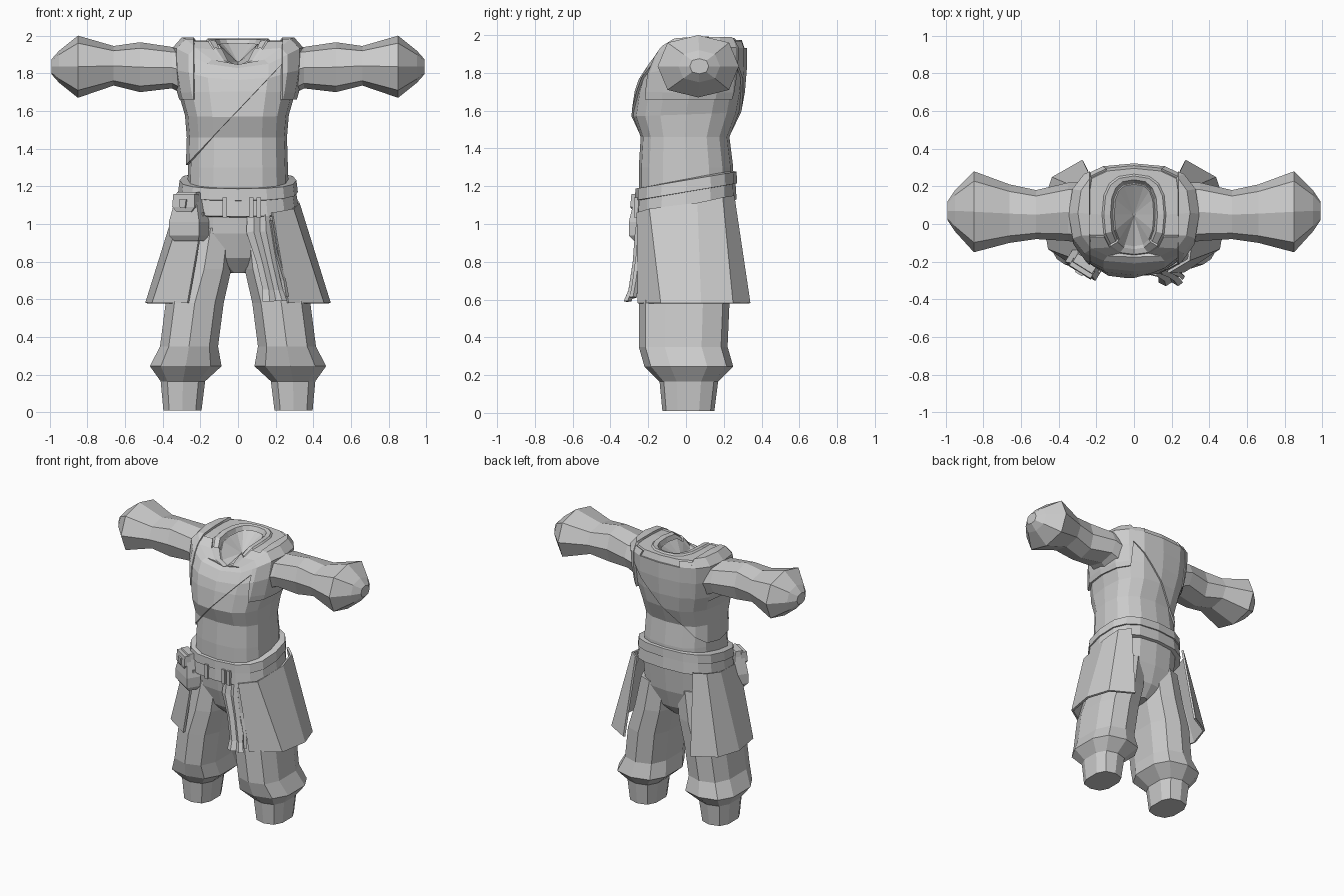
import bpy, bmesh, math
from mathutils import Vector

cube = bpy.data.objects.get("Cube")
if cube:
    bpy.data.objects.remove(cube)

mat = bpy.data.materials.new("plain_grey")
mat.use_nodes = True
GREY = (0.6, 0.6, 0.6, 1)
mat.diffuse_color = GREY
mat.node_tree.nodes["Principled BSDF"].inputs["Base Color"].default_value = GREY


def finish(name, bm):
    bmesh.ops.recalc_face_normals(bm, faces=bm.faces)
    me = bpy.data.meshes.new(name)
    bm.to_mesh(me)
    bm.free()
    me.materials.append(mat)
    ob = bpy.data.objects.new(name, me)
    bpy.context.collection.objects.link(ob)
    return ob


def ring(x, y, z, rx, ry, tilt=0, drop=0, n=16, p=0.75, turn=0):
    """Boxy ellipse; tilt raises the back, drop lowers the front."""
    pts = []
    for i in range(n):
        a = math.tau * (i + turn) / n
        c, s = round(math.cos(a), 6), round(math.sin(a), 6)
        px = math.copysign(abs(c) ** p, c)
        py = math.copysign(abs(s) ** p, s)
        pts.append(Vector((x + rx * px, y + ry * py,
                           z + tilt * py - drop * max(0, -s) ** 3)))
    return pts


def loft(name, rings, caps=True, closed=True):
    bm = bmesh.new()
    rows = [[bm.verts.new(v) for v in r] for r in rings]
    n = len(rows[0])
    for a, b in zip(rows, rows[1:]):
        for i in range(n if closed else n - 1):
            j = (i + 1) % n
            bm.faces.new((a[i], a[j], b[j], b[i]))
    if caps:
        bm.faces.new(rows[0])
        bm.faces.new(rows[-1])
    return finish(name, bm)


def solidify(ob, thickness, offset=-1):
    m = ob.modifiers.new("thickness", "SOLIDIFY")
    m.thickness, m.offset = thickness, offset


def mirrored(pts, side):
    return [Vector((v[0] * side, v[1], v[2])) for v in pts]


# Torso with chest overhang, shoulders, V collar and sunken neck
torso = loft("torso", [
    ring(0, 0, 1.15, 0.27, 0.25),
    ring(0, 0, 1.30, 0.265, 0.25),
    ring(0, -0.005, 1.46, 0.26, 0.235),
    ring(0, 0, 1.58, 0.27, 0.28, tilt=0.01),
    ring(0, 0.02, 1.70, 0.305, 0.28),
    ring(0, 0.035, 1.82, 0.325, 0.275, drop=0.06),
    ring(0, 0.055, 1.93, 0.33, 0.255, drop=0.11),
    ring(0, 0.06, 1.975, 0.29, 0.235, drop=0.14),
    ring(0, 0.05, 1.975, 0.17, 0.215, drop=0.16),
    ring(0, 0.05, 1.985, 0.16, 0.205, drop=0.16),
    ring(0, 0.05, 1.98, 0.125, 0.185, drop=0.155),
    ring(0, 0.05, 1.95, 0.115, 0.17, drop=0.13),
    ring(0, 0.05, 1.85, 0.01, 0.01)])


def overlay(name, planes, lift=0.012):
    """Layer of cloth over the torso, trimmed by planes (point, removed side)."""
    bm = bmesh.new()
    bm.from_mesh(torso.data)
    bm.normal_update()
    low = [f for f in bm.faces if f.calc_center_median().length > 0 and
           abs(f.calc_center_median().x) < 0.17 and f.normal.z > 0.2
           and f.calc_center_median().z > 1.9]
    for v, nrm in [(v, v.normal.copy()) for v in bm.verts]:
        v.co += nrm * lift
    bmesh.ops.delete(bm, geom=low, context="FACES")
    for co, no in planes:
        bmesh.ops.bisect_plane(bm, geom=bm.verts[:] + bm.edges[:] + bm.faces[:],
                               plane_co=co, plane_no=no, clear_outer=True)
    solidify(finish(name, bm), lift)


# Wrapped tunic layer with a diagonal hem, and shoulder bands
overlay("tunic_wrap", [((-0.27, 0, 1.32), (0.61, 0, -0.58)),
                       ((0, 0, 1.97), (0, 0, 1))])
for side, word in ((1, "left"), (-1, "right")):
    overlay(word + "_shoulder_band", [((side * 0.235, 0, 0), (-side, 0, 0)),
                                      ((0, 0, 1.66), (0, 0, -1))], 0.018)

# Arms: x, bottom, top, front, back
ARM = [(0.24, 1.66, 1.94, -0.11, 0.22), (0.35, 1.72, 1.94, -0.09, 0.22),
       (0.52, 1.70, 1.965, -0.08, 0.18), (0.66, 1.735, 1.945, -0.10, 0.21),
       (0.85, 1.67, 2.0, -0.15, 0.28), (0.95, 1.75, 1.92, -0.04, 0.18),
       (0.99, 1.795, 1.875, 0.02, 0.12)]
# Legs: z, inner, outer, front, back
LEG = [(0.98, 0.01, 0.28, -0.22, 0.22), (0.76, 0.03, 0.33, -0.24, 0.23),
       (0.58, 0.07, 0.39, -0.25, 0.23), (0.35, 0.10, 0.42, -0.25, 0.22),
       (0.245, 0.08, 0.475, -0.22, 0.25), (0.165, 0.17, 0.415, -0.14, 0.17),
       (0.01, 0.19, 0.40, -0.125, 0.15)]
# Skirt panel edges, from front slit round to back slit
TOP = [(0.18, -0.255, 1.06), (0.29, -0.19, 1.08), (0.32, 0.06, 1.11),
       (0.30, 0.19, 1.14), (0.23, 0.25, 1.15)]
HEM = [(0.265, -0.25, 0.58), (0.45, -0.13, 0.58), (0.485, 0.08, 0.58),
       (0.43, 0.245, 0.58), (0.27, 0.335, 0.58)]

for side, word in ((1, "left"), (-1, "right")):
    sections = []
    for x, lo, hi, front, back in ARM:
        flat = ring((lo + hi) / 2, (front + back) / 2, x,
                    (hi - lo) / 2, (back - front) / 2, n=8, p=0.8)
        sections.append(mirrored([(v.z, v.y, v.x) for v in flat], side))
    loft(word + "_arm", sections)
    loft(word + "_leg", [
        mirrored(ring((a + b) / 2, (f + k) / 2, z, (b - a) / 2, (k - f) / 2,
                      n=10, p=0.75, turn=0.5), side) for z, a, b, f, k in LEG])
    panel = loft(word + "_skirt_panel", [mirrored(TOP, side), mirrored(HEM, side)],
                 caps=False, closed=False)
    solidify(panel, 0.015, 0)

# Hips joining the legs
loft("hips", [ring(0, 0, 1.15, 0.28, 0.25), ring(0, 0, 0.95, 0.27, 0.23),
              ring(0, 0, 0.82, 0.18, 0.19), ring(0, 0, 0.74, 0.04, 0.12)])

# Belt: broad lower band and narrower sash above it
loft("belt", [ring(0, 0, 1.08, 0.30, 0.25, 0.045), ring(0, 0, 1.085, 0.322, 0.268, 0.045),
              ring(0, 0, 1.175, 0.308, 0.262, 0.045), ring(0, 0, 1.18, 0.28, 0.25, 0.045)])
loft("sash", [ring(0, 0, 1.165, 0.28, 0.25, 0.045), ring(0, 0, 1.17, 0.318, 0.27, 0.045),
              ring(0, 0, 1.232, 0.31, 0.268, 0.045), ring(0, 0, 1.238, 0.262, 0.235, 0.045)])


def block(name, loc, levels, turn=0):
    """Four-sided tapered block; levels are z, half width, half depth."""
    ob = loft(name, [[Vector((sx * w, sy * d, z)) for sx, sy in
                      ((-1, -1), (1, -1), (1, 1), (-1, 1))] for z, w, d in levels])
    ob.location = loc
    ob.rotation_euler.z = turn


# Belt loops
for i, x in enumerate((-0.07, 0.07, 0.11)):
    block(f"belt_loop_{i + 1}", (x, -0.262, 1.09),
          [(-0.055, 0.012, 0.012), (0.05, 0.012, 0.012)])

# Pouch with flap and clasp, hung on the front corner of the belt
TURN = math.radians(-32)
out = Vector((math.sin(TURN), -math.cos(TURN), 0))
base = Vector((-0.26, -0.21, 1.03))
block("pouch", base, [(-0.12, 0.075, 0.03), (-0.09, 0.095, 0.05), (-0.02, 0.095, 0.05),
                      (0.10, 0.065, 0.035), (0.14, 0.06, 0.025)], TURN)
block("pouch_flap", base + out * 0.032,
      [(0.035, 0.045, 0.02), (0.06, 0.07, 0.025), (0.13, 0.066, 0.02)], TURN)
block("pouch_clasp", base + out * 0.058,
      [(0.055, 0.016, 0.008), (0.10, 0.022, 0.008)], TURN)


def hanging(name, path, w, d):
    """Folded cloth strip: a pleated section swept down a path."""
    shape = [(-1, 0), (-0.4, -1), (0.1, 0), (0.6, -1), (1, 0), (0.6, 1), (-0.4, 1)]
    loft(name, [[Vector((x + sx * w * k, y + sy * d, z + 0.02 * sx * (k - 1)))
                 for sx, sy in shape] for x, y, z, k in path])


# Folded cloth hanging from the belt
hanging("hanging_cloth", [(0.11, -0.235, 1.05, 1), (0.11, -0.25, 0.96, 1.1),
                          (0.15, -0.262, 0.80, 0.9), (0.185, -0.285, 0.65, 0.9),
                          (0.195, -0.31, 0.59, 1.1)], 0.06, 0.02)
hanging("hanging_cloth_fold", [(0.155, -0.235, 1.02, 1), (0.18, -0.245, 0.85, 1),
                               (0.225, -0.265, 0.70, 1), (0.235, -0.28, 0.61, 1.2)],
        0.03, 0.018)
